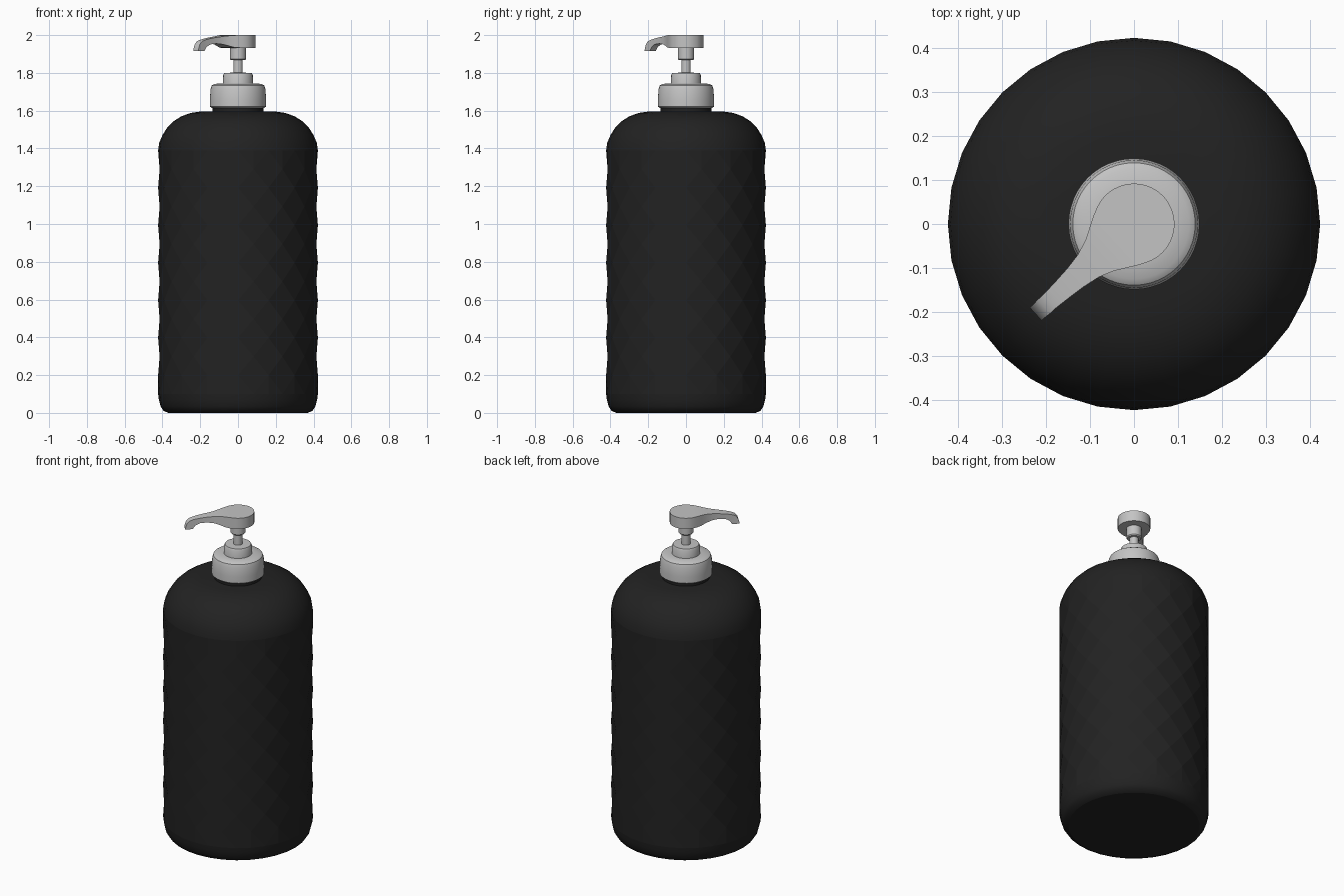
import bpy, bmesh, math

cube = bpy.data.objects.get("Cube")
if cube:
    bpy.data.objects.remove(cube, do_unlink=True)


def material(name, value, roughness):
    mat = bpy.data.materials.new(name)
    mat.use_nodes = True
    color = (value, value, value, 1)
    mat.diffuse_color = color
    shader = mat.node_tree.nodes["Principled BSDF"]
    shader.inputs["Base Color"].default_value = color
    shader.inputs["Roughness"].default_value = roughness
    return mat


black = material("matte black", 0.016, 0.6)
grey = material("light grey", 0.55, 0.5)


def finish(name, bm, mat):
    bmesh.ops.recalc_face_normals(bm, faces=bm.faces)
    mesh = bpy.data.meshes.new(name)
    bm.to_mesh(mesh)
    bm.free()
    mesh.materials.append(mat)
    obj = bpy.data.objects.new(name, mesh)
    bpy.context.collection.objects.link(obj)
    return obj


def smooth(obj, degrees):
    bpy.ops.object.select_all(action='DESELECT')
    obj.select_set(True)
    bpy.context.view_layer.objects.active = obj
    bpy.ops.object.shade_smooth_by_angle(angle=math.radians(degrees))


def ring(bm, radius, z, sides):
    return [bm.verts.new((radius * math.cos(math.tau * j / sides),
                          radius * math.sin(math.tau * j / sides), z))
            for j in range(sides)]


def bridge(bm, low, high, shaded=False):
    n = len(low)
    for j in range(n):
        face = bm.faces.new((low[j], low[(j + 1) % n], high[(j + 1) % n], high[j]))
        face.smooth = shaded


def lathe(name, profile, mat, sides=48):
    bm = bmesh.new()
    rings = [ring(bm, r, z, sides) for r, z in profile]
    for low, high in zip(rings, rings[1:]):
        bridge(bm, low, high)
    bm.faces.new(rings[0])
    bm.faces.new(rings[-1])
    obj = finish(name, bm, mat)
    smooth(obj, 35)
    return obj


# Bottle: a diamond-faceted wall between a rounded base and a domed shoulder
SIDES, ROWS, RADIUS = 32, 13, 0.423
WALL_LOW, WALL_HIGH = 0.1, 1.39
bm = bmesh.new()
wall = []
for k in range(ROWS + 1):
    z = WALL_LOW + (WALL_HIGH - WALL_LOW) * k / ROWS
    edge_row = k in (0, ROWS)
    row = {}
    for j in range(SIDES):
        if edge_row or (j + k + ROWS) % 2 == 0:
            a = math.tau * j / SIDES
            row[j] = bm.verts.new((RADIUS * math.cos(a), RADIUS * math.sin(a), z))
    wall.append(row)

for k in range(ROWS + 1):
    for j in range(SIDES):
        if (j + k + ROWS) % 2 == 0:
            continue
        left, right = wall[k][(j - 1) % SIDES], wall[k][(j + 1) % SIDES]
        if 0 < k < ROWS:
            bm.faces.new((left, wall[k - 1][j], right, wall[k + 1][j]))
        else:
            # half diamonds along the rims
            tip = wall[1][j] if k == 0 else wall[k - 1][j]
            bm.faces.new((left, tip, wall[k][j]))
            bm.faces.new((wall[k][j], tip, right))

base_profile = [(0.419, 0.07), (0.41, 0.035), (0.395, 0.012), (0.37, 0.0)]
shoulder_profile = [(0.417, 1.43), (0.40, 1.47), (0.375, 1.51), (0.34, 1.545),
                    (0.30, 1.57), (0.25, 1.588), (0.20, 1.595), (0.13, 1.597)]
for start, profile in ((wall[0], base_profile), (wall[ROWS], shoulder_profile)):
    previous = [start[j] for j in range(SIDES)]
    for r, z in profile:
        current = ring(bm, r, z, SIDES)
        bridge(bm, previous, current, shaded=True)
        previous = current
    bm.faces.new(previous)
finish("bottle", bm, black)

# Neck and pump parts
lathe("bottle_neck", [(0.135, 1.59), (0.135, 1.64)], black)
lathe("pump_collar", [(0.14, 1.615), (0.149, 1.622), (0.149, 1.66), (0.145, 1.715),
                      (0.139, 1.733), (0.125, 1.742), (0.078, 1.744)], grey)
lathe("collar_ring", [(0.08, 1.735), (0.078, 1.79), (0.073, 1.80), (0.03, 1.801)], grey)
lathe("pump_stem", [(0.025, 1.79), (0.025, 1.88)], grey, 32)
lathe("head_sleeve", [(0.038, 1.868), (0.043, 1.874), (0.043, 1.945)], grey, 32)

# Pump head: cross-sections of distance, half width, top and bottom height
HEAD = 0.092
sections = []
for i in range(13):
    a = math.radians(178 - 9.4 * i)
    sections.append((HEAD * math.cos(a), HEAD * math.sin(a), 2.0, 1.933))
sections += [(0.055, 0.076, 2.0, 1.933), (0.08, 0.062, 1.999, 1.935),
             (0.105, 0.048, 1.997, 1.942), (0.14, 0.035, 1.993, 1.951),
             (0.18, 0.028, 1.988, 1.955), (0.22, 0.024, 1.982, 1.951),
             (0.245, 0.022, 1.977, 1.938), (0.26, 0.021, 1.973, 1.916),
             (0.278, 0.021, 1.966, 1.915), (0.293, 0.02, 1.95, 1.915),
             (0.303, 0.02, 1.92, 1.915)]
bm = bmesh.new()
loops = [[bm.verts.new(p) for p in ((s, -w, low), (s, w, low), (s, w, top), (s, -w, top))]
         for s, w, top, low in sections]
for first, second in zip(loops, loops[1:]):
    bridge(bm, first, second)
bm.faces.new(loops[0])
bm.faces.new(loops[-1])
head = finish("pump_head", bm, grey)
head.rotation_euler.z = math.radians(222.5)
smooth(head, 35)
